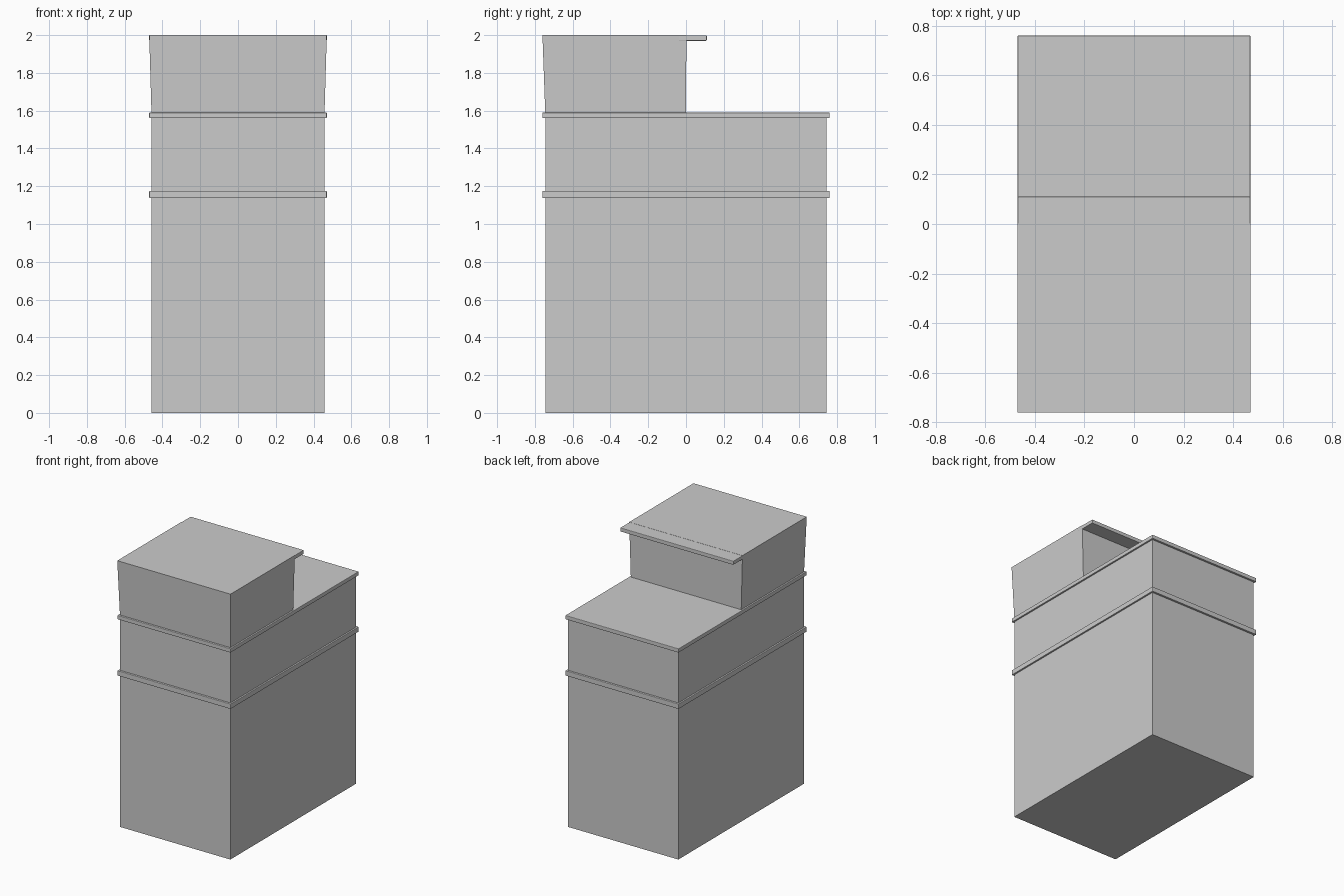
import bpy, bmesh

if "Cube" in bpy.data.objects:
    bpy.data.objects.remove(bpy.data.objects["Cube"])


def block(name, x, y0, y1, z0, z1, top=None, bevel=0):
    """Box symmetric in x; top = (half width, y0, y1) lets the sides flare."""
    tx, ty0, ty1 = top or (x, y0, y1)
    bm = bmesh.new()
    low = [bm.verts.new((a, b, z0)) for a, b in ((-x, y0), (x, y0), (x, y1), (-x, y1))]
    high = [bm.verts.new((a, b, z1)) for a, b in ((-tx, ty0), (tx, ty0), (tx, ty1), (-tx, ty1))]
    bm.faces.new(low[::-1])
    bm.faces.new(high)
    for i in range(4):
        j = (i + 1) % 4
        bm.faces.new((low[i], low[j], high[j], high[i]))
    mesh = bpy.data.meshes.new(name)
    bm.to_mesh(mesh)
    bm.free()
    obj = bpy.data.objects.new(name, mesh)
    bpy.context.collection.objects.link(obj)
    if bevel:
        mod = obj.modifiers.new("soft_edge", 'BEVEL')
        mod.width = bevel
        mod.segments = 2
    return obj


# Main cabinet
block("cabinet_body", 0.458, -0.745, 0.745, 0, 1.57)

# Projecting trim: middle band and counter top
block("middle_band", 0.47, -0.76, 0.76, 1.137, 1.175, bevel=0.004)
block("counter_top", 0.47, -0.76, 0.76, 1.56, 1.59, bevel=0.004)

# Upper box over the front half, flaring slightly towards its top
block("upper_box", 0.458, -0.745, 0.0, 1.585, 2.0, top=(0.47, -0.76, 0.002))

# Ledge strip sticking out behind the upper box
block("rear_ledge", 0.47, -0.04, 0.11, 1.97, 1.999, bevel=0.004)
